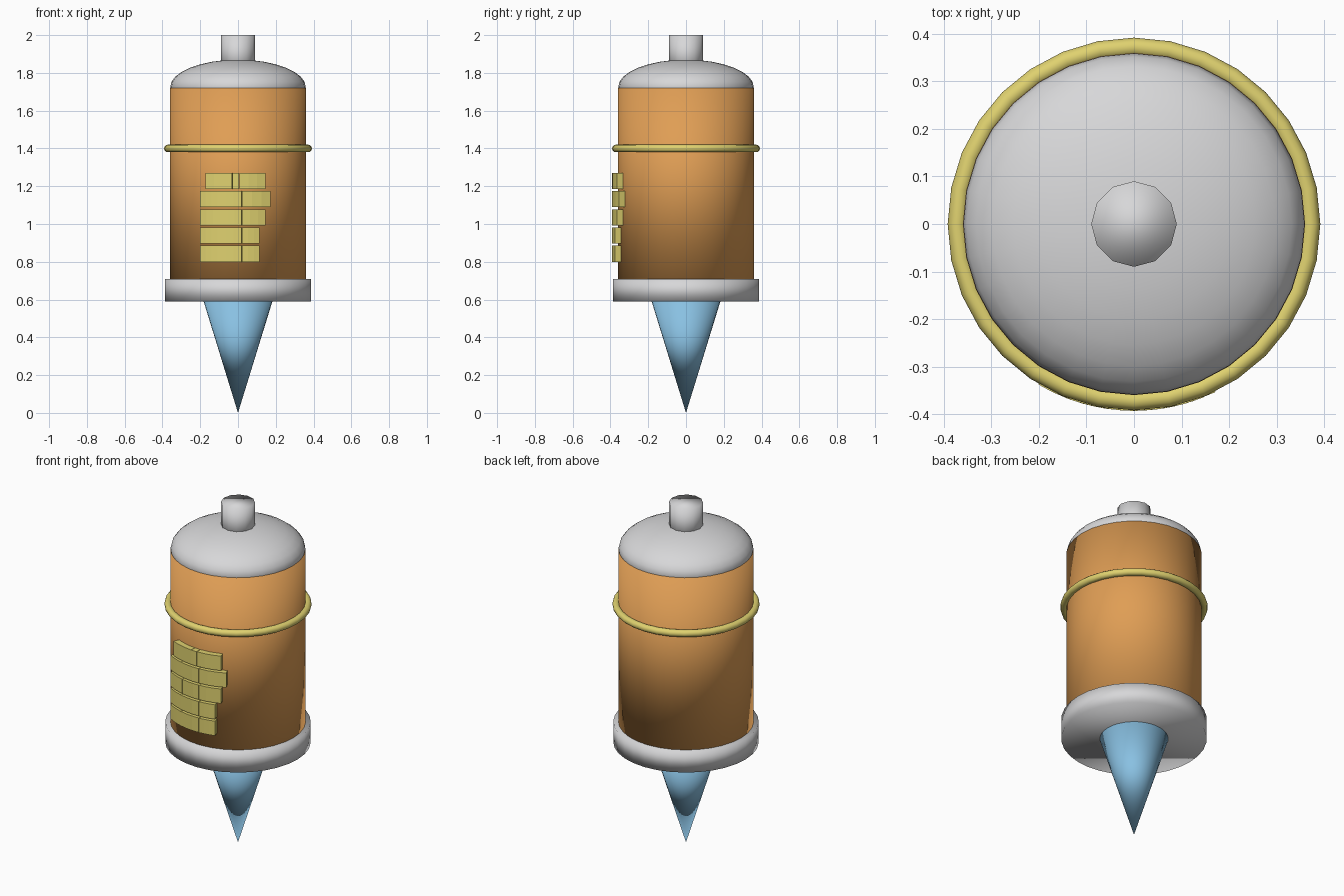
import bpy, bmesh, math

cube = bpy.data.objects.get("Cube")
if cube:
    bpy.data.objects.remove(cube)


def material(name, rgb):
    m = bpy.data.materials.new(name)
    m.use_nodes = True
    colour = (*rgb, 1)
    m.diffuse_color = colour
    m.node_tree.nodes["Principled BSDF"].inputs["Base Color"].default_value = colour
    return m


orange = material("orange", (0.74, 0.34, 0.09))
grey = material("light grey", (0.68, 0.68, 0.69))
yellow = material("pale yellow", (0.74, 0.64, 0.16))
blue = material("sky blue", (0.25, 0.53, 0.76))


def finish(bm, name, mat, smooth=True):
    bmesh.ops.recalc_face_normals(bm, faces=bm.faces)
    mesh = bpy.data.meshes.new(name)
    bm.to_mesh(mesh)
    bm.free()
    mesh.materials.append(mat)
    for f in mesh.polygons:
        f.use_smooth = smooth
    obj = bpy.data.objects.new(name, mesh)
    bpy.context.collection.objects.link(obj)
    return obj


def drum(name, mat, r_low, r_high, low, high, sides=32):
    """Capped cylinder or cone standing between two heights."""
    bm = bmesh.new()
    bmesh.ops.create_cone(bm, cap_ends=True, segments=sides, radius1=r_low,
                          radius2=r_high, depth=high - low)
    bmesh.ops.translate(bm, verts=bm.verts, vec=(0, 0, (low + high) / 2))
    return finish(bm, name, mat)


# Main parts, from the tip upwards
drum("tip_cone", blue, 0, 0.185, 0, 0.6)
drum("base_disc", grey, 0.387, 0.387, 0.59, 0.71)
drum("body", orange, 0.36, 0.36, 0.7, 1.72)
drum("top_knob", grey, 0.09, 0.09, 1.8, 2, sides=12)

# Flattened dome on top of the body
bm = bmesh.new()
bmesh.ops.create_uvsphere(bm, u_segments=32, v_segments=16, radius=1)
for v in bm.verts:
    v.co = (v.co.x * 0.359, v.co.y * 0.359, 1.725 + v.co.z * 0.145)
finish(bm, "dome", grey)

# Ring around the body
bpy.ops.mesh.primitive_torus_add(major_segments=32, minor_segments=12,
                                 major_radius=0.372, minor_radius=0.02,
                                 location=(0, 0, 1.4))
ring = bpy.context.object
ring.name = "ring"
ring.data.materials.append(yellow)
bpy.ops.object.shade_smooth()


def curved_brick(bm, start, end, low, high, inner=0.352, outer=0.393, steps=3):
    """Curved block on the front; angles in degrees from the front centre."""
    sections = []
    for i in range(steps + 1):
        a = math.radians(start + (end - start) * i / steps)
        sections.append([bm.verts.new((r * math.sin(a), -r * math.cos(a), z))
                         for r, z in ((inner, low), (outer, low),
                                      (outer, high), (inner, high))])
    for s, t in zip(sections, sections[1:]):
        for k in range(4):
            n = (k + 1) % 4
            bm.faces.new((s[k], s[n], t[n], t[k]))
    bm.faces.new(sections[0])
    bm.faces.new(sections[-1])


# Brick patch: joint angles of each row, bottom to top
rows = [(-31, -16, 3, 17), (-31, -16, 3, 17), (-31, -14, 3, 22),
        (-31, -16, 3, 26), (-26, -4.5, 1, 22)]
bm = bmesh.new()
for i, joints in enumerate(rows):
    low = 0.8 + i * 0.0965
    for a, b in zip(joints, joints[1:]):
        curved_brick(bm, a + 0.15, b - 0.15, low, low + 0.085)
finish(bm, "brick_patch", yellow, smooth=False)
